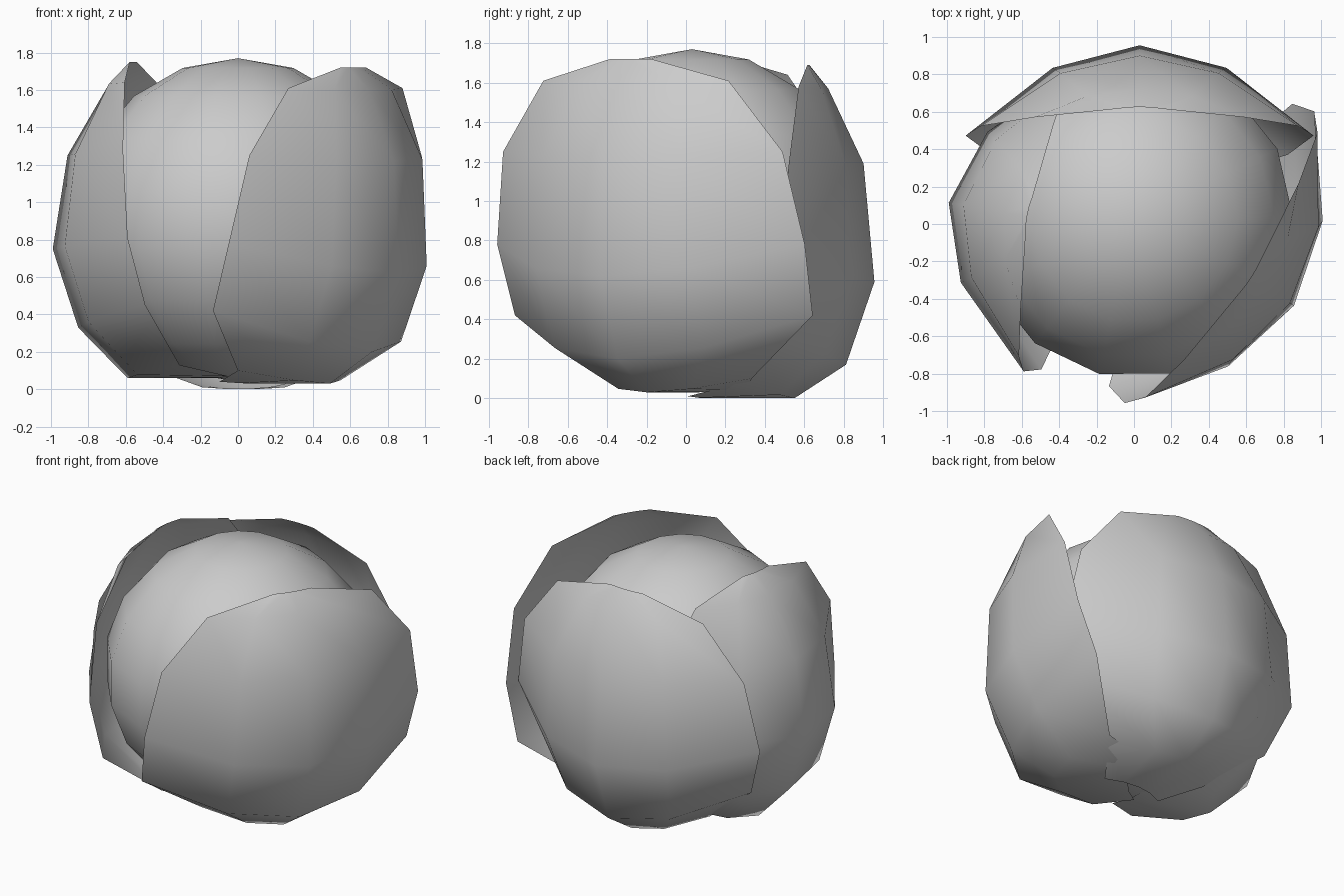
import bpy, bmesh, math

if "Cube" in bpy.data.objects:
    bpy.data.objects.remove(bpy.data.objects["Cube"])

# Shared leaf cross-sections: edge z, middle z, half width, edge reach, middle reach
ROWS = [
    (1.72, 1.72, 0.125, 0.67, 0.68),
    (1.61, 1.60, 0.56, 0.62, 0.77),
    (1.25, 1.22, 0.845, 0.556, 0.93),
    (0.78, 0.62, 0.93, 0.48, 0.955),
    (0.42, 0.20, 0.90, 0.36, 0.79),
    (0.10, 0.03, 0.44, 0.22, 0.52),
    (0.04, 0.03, 0.25, -0.02, 0.05),
]
COLS = (-1, -0.5, 0, 0.5, 1)


def finish(name, bm):
    for f in bm.faces:
        f.smooth = True
    me = bpy.data.meshes.new(name)
    bm.to_mesh(me)
    bm.free()
    ob = bpy.data.objects.new(name, me)
    bpy.context.collection.objects.link(ob)
    return ob


def leaf(name, angle, side=0.0, width=1.0, low=1.0, lift=0.0,
         reach=0.0, tilt=0.0, depth=1.0, rise=0.0):
    """Cupped leaf facing outwards at the given compass angle."""
    a = math.radians(angle)
    bm = bmesh.new()
    grid = []
    for ze, zm, w, ne, nm in ROWS:
        row = []
        half = w * width * (low if ze < 0.5 else 1)
        up = rise if 0.2 < ze < 1 else 0
        for t in COLS:
            k = 1 - t * t
            z = ze + (zm - ze + up) * k + lift
            u = side + half * t
            n = ne + (nm - ne) * depth * k + reach + tilt * (z - 0.8)
            row.append(bm.verts.new((n * math.cos(a) - u * math.sin(a),
                                     n * math.sin(a) + u * math.cos(a),
                                     max(z, 0.0))))
        grid.append(row)
    for r0, r1 in zip(grid, grid[1:]):
        for i in range(len(COLS) - 1):
            bm.faces.new((r0[i], r1[i], r1[i + 1], r0[i + 1]))
    return finish(name, bm)


# Round heart of the vegetable
bm = bmesh.new()
bmesh.ops.create_uvsphere(bm, u_segments=14, v_segments=9, radius=0.865)
heart = finish("heart", bm)
heart.location = (0, 0.03, 0.905)
heart.rotation_euler = (0, 0, math.radians(13))

# Three outer leaves wrapped around it
leaf("right_leaf", -33, side=0.10)
leaf("back_leaf", 90, side=-0.03, low=0.88, lift=-0.03, reach=-0.01, tilt=-0.05)
leaf("left_leaf", 170, side=0.06, width=0.88, lift=0.03, reach=-0.035,
     tilt=-0.08, depth=1.15, rise=0.1)
